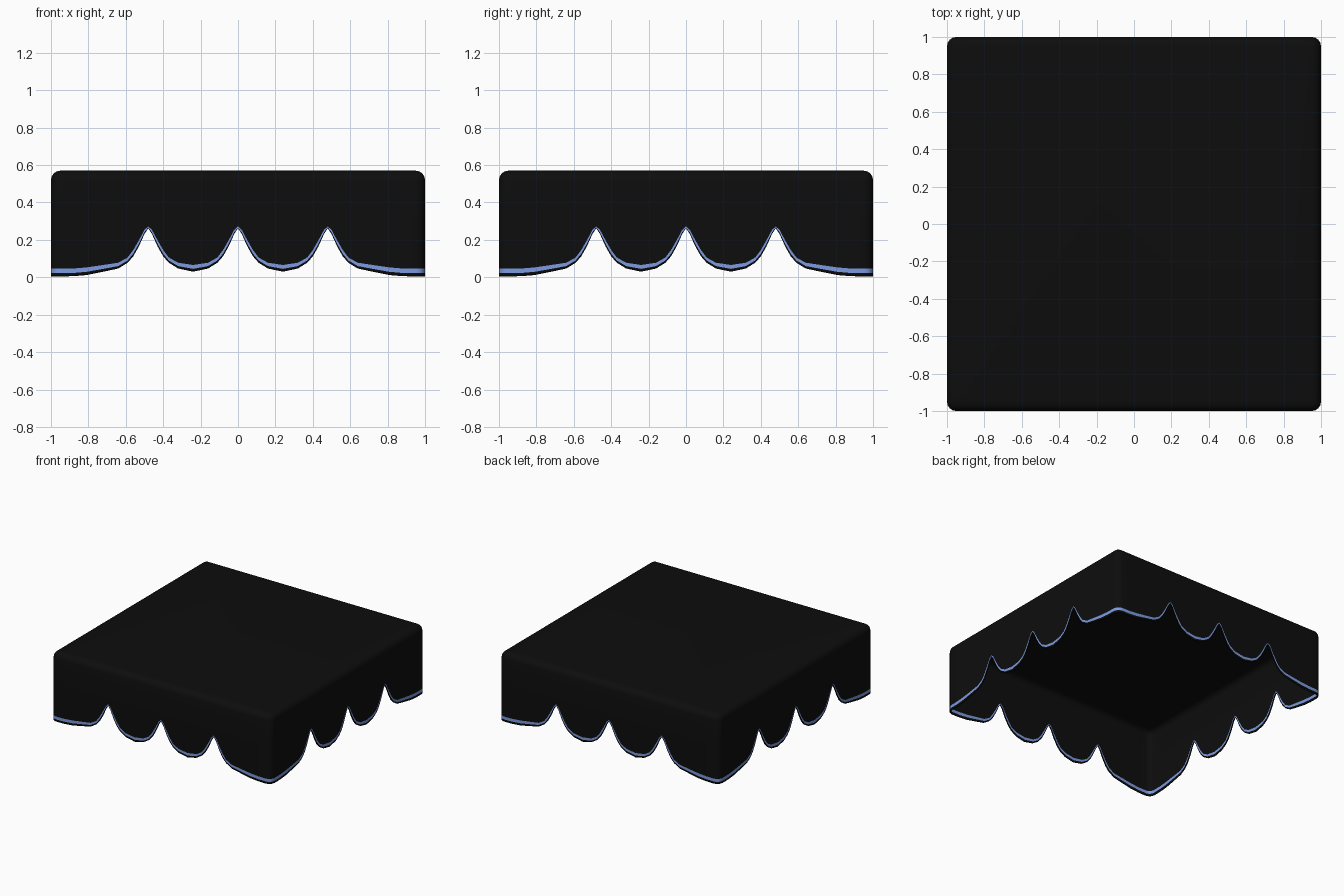
import bpy, bmesh, math

if "Cube" in bpy.data.objects:
    bpy.data.objects.remove(bpy.data.objects["Cube"])

HALF, TOP, R = 1.0, 0.57, 0.05
CUSPS = (-0.48, 0.0, 0.48)

# Half scallop: distance from cusp, hem height, upper edge of the stripe
PROFILE = [(0, .262, .272), (.02, .232, .254), (.05, .165, .198), (.08, .112, .146),
           (.11, .078, .106), (.16, .047, .078), (.24, .030, .066)]
OUTER = [(.33, .012, .053), (.40, .006, .047), (.60, .003, .044)]


def heights(x):
    d = min(abs(x - c) for c in CUSPS)
    pts = PROFILE + OUTER
    for (d0, a0, c0), (d1, a1, c1) in zip(pts, pts[1:]):
        if d <= d1:
            t = (d - d0) / (d1 - d0)
            return a0 + t * (a1 - a0), c0 + t * (c1 - c0)
    return pts[-1][1:]


def material(name, rgb):
    m = bpy.data.materials.new(name)
    m.diffuse_color = (*rgb, 1)
    m.use_nodes = True
    m.node_tree.nodes["Principled BSDF"].inputs["Base Color"].default_value = m.diffuse_color
    return m


# Column positions along one side
xs = {-(HALF - R), HALF - R}
for c in CUSPS:
    for p in PROFILE:
        xs |= {round(c - p[0], 4), round(c + p[0], 4)}
for p in OUTER[:2]:
    xs |= {round(-.48 - p[0], 4), round(.48 + p[0], 4)}
xs = sorted(xs)

# Columns around the cloth: (side rotation, x along side, corner angle)
columns = []
for k in range(4):
    columns += [(k, x, 0) for x in xs]
    columns += [(k, HALF - R, math.radians(a)) for a in (22.5, 45, 67.5)]

bm = bmesh.new()
rings = []
for k, x, ang in columns:
    a, c = heights(x)
    rows = [(a, R), (a + .42 * (c - a), R), (c, R), (.32, R), (TOP - R, R)]
    rows += [(TOP - R + R * math.sin(t), R * math.cos(t))
             for t in (math.radians(v) for v in (22.5, 45, 67.5, 90))]
    col = []
    for z, r in rows:
        px, py = x + r * math.sin(ang), -(HALF - R) - r * math.cos(ang)
        for _ in range(k):
            px, py = -py, px
        col.append(bm.verts.new((px, py, z)))
    rings.append(col)

# Skirt with blue stripe, then the flat top
for i, col in enumerate(rings):
    nxt = rings[(i + 1) % len(rings)]
    for j in range(len(col) - 1):
        f = bm.faces.new((col[j], nxt[j], nxt[j + 1], col[j + 1]))
        f.material_index = 1 if j == 1 else 0
bm.faces.new([col[-1] for col in rings])
bmesh.ops.remove_doubles(bm, verts=bm.verts, dist=1e-5)
bmesh.ops.recalc_face_normals(bm, faces=bm.faces)

mesh = bpy.data.meshes.new("scalloped_cloth")
bm.to_mesh(mesh)
bm.free()
mesh.materials.append(material("black_cloth", (.004, .004, .004)))
mesh.materials.append(material("blue_trim", (.2, .33, .75)))
cloth = bpy.data.objects.new("scalloped_cloth", mesh)
bpy.context.collection.objects.link(cloth)
bpy.context.view_layer.objects.active = cloth
cloth.select_set(True)
bpy.ops.object.shade_smooth_by_angle(angle=math.radians(40))

# Thin fabric thickness, grown inward
solid = cloth.modifiers.new("thickness", 'SOLIDIFY')
solid.thickness = 0.008
solid.offset = -1
